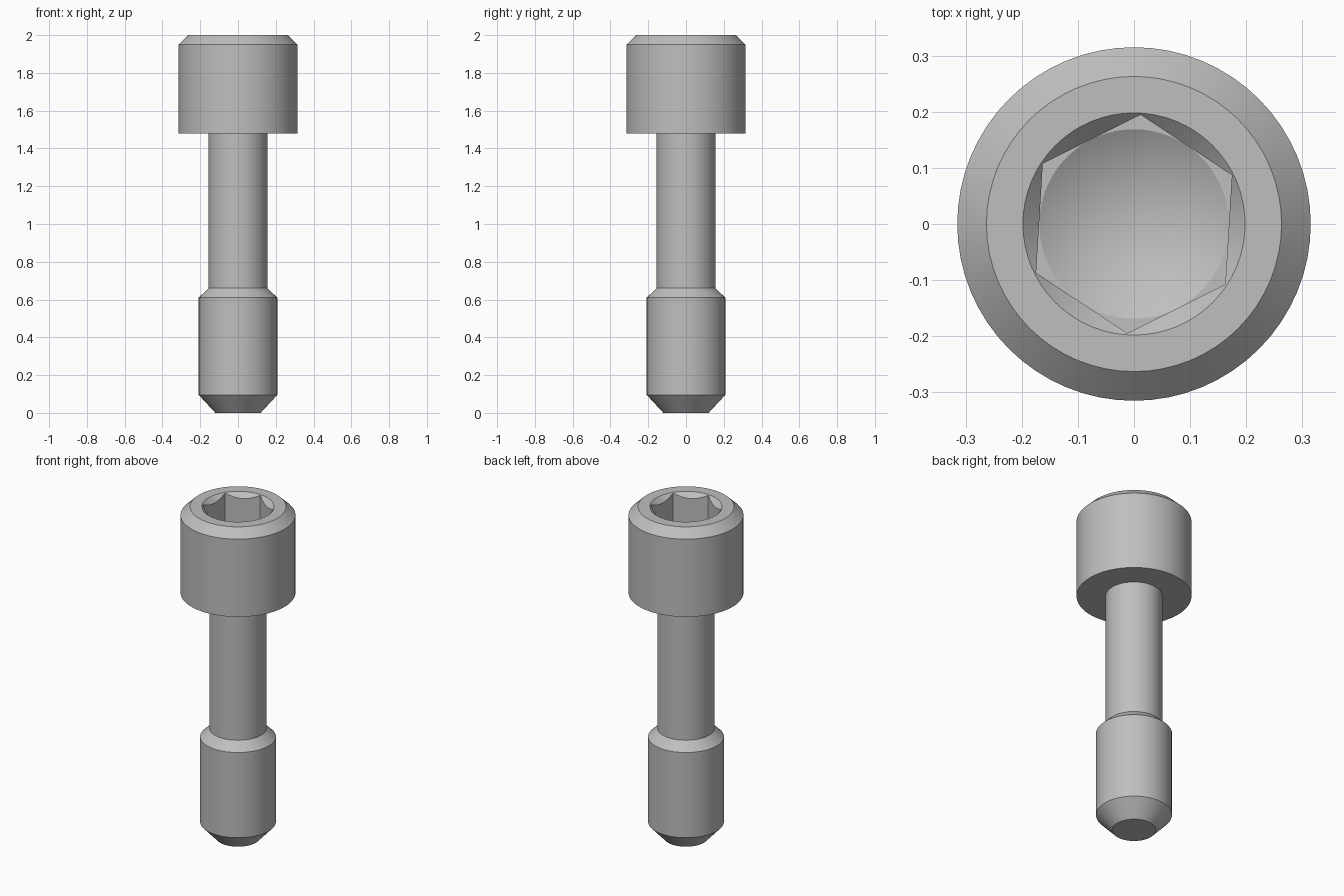
import bpy, bmesh, math

SEGMENTS = 64

cube = bpy.data.objects.get("Cube")
if cube:
    bpy.data.objects.remove(cube, do_unlink=True)

steel = bpy.data.materials.new("grey_steel")
steel.use_nodes = True
GREY = (0.52, 0.52, 0.52, 1)
steel.diffuse_color = GREY
steel.node_tree.nodes["Principled BSDF"].inputs["Base Color"].default_value = GREY


def lathe(name, profile, sides=SEGMENTS, turn=0.0):
    """Closed solid of rings (radius, height) from bottom to top; radius 0 is a tip."""
    bm = bmesh.new()
    rings = []
    for radius, z in profile:
        count = sides if radius > 0 else 1
        rings.append([bm.verts.new((radius * math.cos(turn + math.tau * i / sides),
                                    radius * math.sin(turn + math.tau * i / sides), z))
                      for i in range(count)])
    for low, high in zip(rings, rings[1:]):
        for i in range(sides):
            j = (i + 1) % sides
            if len(low) == 1:
                bm.faces.new((low[0], high[j], high[i]))
            else:
                bm.faces.new((low[i], low[j], high[j], high[i]))
    if len(rings[0]) > 1:
        bm.faces.new(rings[0][::-1])
    bm.faces.new(rings[-1])
    bmesh.ops.recalc_face_normals(bm, faces=bm.faces)
    mesh = bpy.data.meshes.new(name)
    bm.to_mesh(mesh)
    bm.free()
    mesh.materials.append(steel)
    obj = bpy.data.objects.new(name, mesh)
    bpy.context.collection.objects.link(obj)
    return obj


# Bolt body: pointed end, thick end, thin shank, chamfered cylinder head
bolt = lathe("socket_head_bolt", [
    (0.12, 0), (0.208, 0.095), (0.208, 0.61), (0.156, 0.66),
    (0.156, 1.48), (0.315, 1.48), (0.315, 1.95), (0.263, 2.0)])

# Socket: hexagon, countersunk rim and drilled conical bottom
HEX_RADIUS, SOCKET_FLOOR = 0.195, 1.74
drill = HEX_RADIUS * math.cos(math.pi / 6)
cutters = [
    lathe("hex_cutter", [(HEX_RADIUS, SOCKET_FLOOR), (HEX_RADIUS, 2.1)], 6, math.radians(26.5)),
    lathe("rim_cutter", [(0.12, 1.922), (0.198, 2.0), (0.198, 2.1)]),
    lathe("drill_cutter", [(0, SOCKET_FLOOR - 0.1), (drill, SOCKET_FLOOR), (drill, 1.85)]),
]

bpy.ops.object.select_all(action="DESELECT")
bpy.context.view_layer.objects.active = bolt
bolt.select_set(True)
for cutter in cutters:
    cutter.hide_render = True
    cut = bolt.modifiers.new(cutter.name, "BOOLEAN")
    cut.operation = "DIFFERENCE"
    cut.solver = "EXACT"
    cut.object = cutter
    bpy.ops.object.modifier_apply(modifier=cut.name)
    bpy.data.objects.remove(cutter, do_unlink=True)

bpy.ops.object.shade_smooth_by_angle(angle=math.radians(25))
